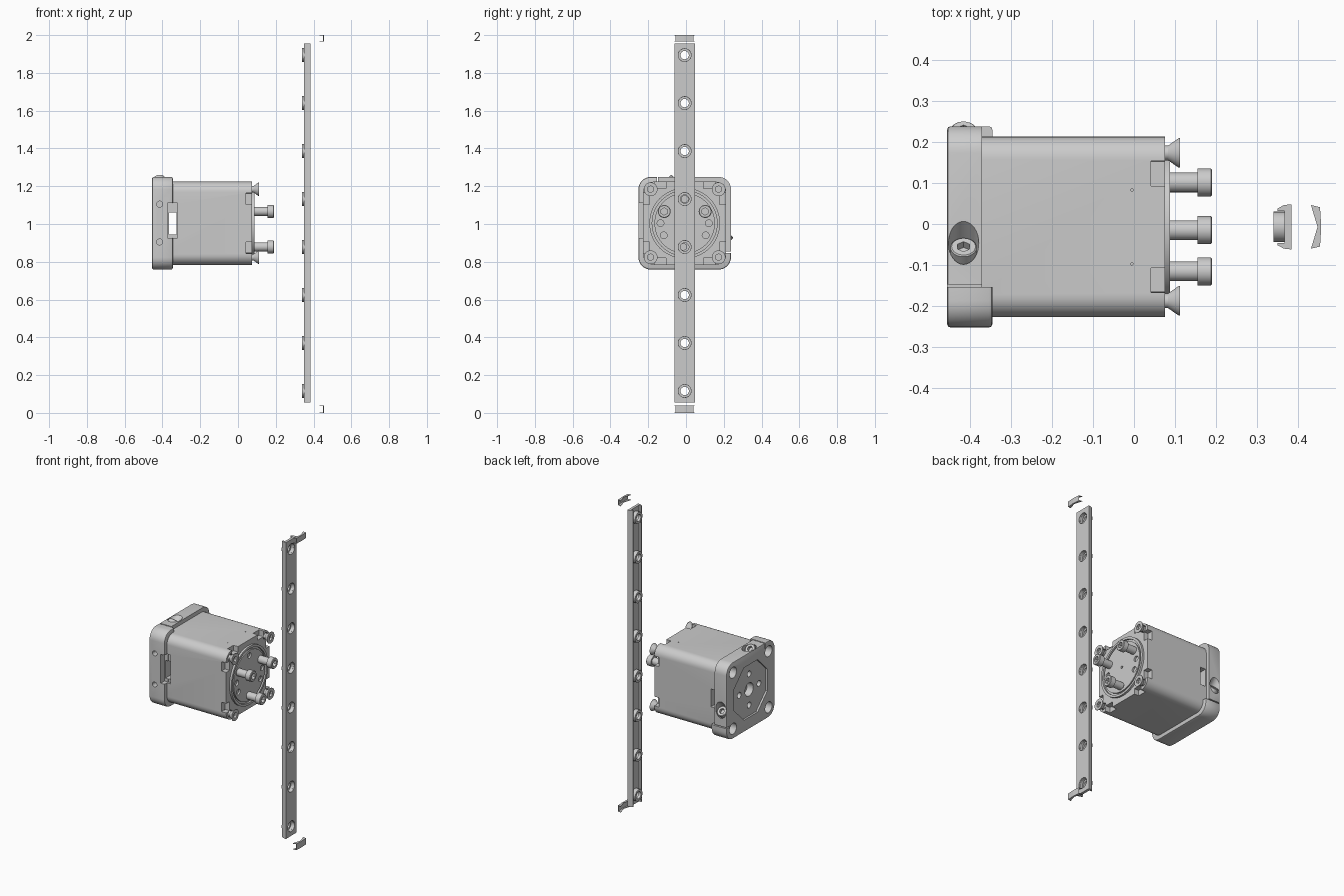
import bpy, bmesh, math
from mathutils import Vector, Matrix

if "Cube" in bpy.data.objects:
    bpy.data.objects.remove(bpy.data.objects["Cube"])

CY, CZ = -0.007, 1.004          # motor axis
scene = bpy.context.scene.collection


def finish(name, bm):
    bmesh.ops.recalc_face_normals(bm, faces=bm.faces[:])
    me = bpy.data.meshes.new(name)
    bm.to_mesh(me)
    bm.free()
    ob = bpy.data.objects.new(name, me)
    scene.objects.link(ob)
    return ob


def activate(ob):
    bpy.ops.object.select_all(action='DESELECT')
    ob.select_set(True)
    bpy.context.view_layer.objects.active = ob


def smooth(ob):
    activate(ob)
    bpy.ops.object.shade_smooth_by_angle(angle=math.radians(30))
    return ob


def prism(name, pts, axis, a, b):
    """Extrude (y,z) points along x, or (x,y) points along z."""
    bm = bmesh.new()
    put = (lambda p, t: (t, p[0], p[1])) if axis == 'x' else (lambda p, t: (p[0], p[1], t))
    f = bm.faces.new([bm.verts.new(put(p, a)) for p in pts])
    ext = bmesh.ops.extrude_face_region(bm, geom=[f])['geom']
    d = Vector((b - a, 0, 0)) if axis == 'x' else Vector((0, 0, b - a))
    bmesh.ops.translate(bm, vec=d, verts=[v for v in ext if isinstance(v, bmesh.types.BMVert)])
    return finish(name, bm)


def box(x0, x1, y0, y1, z0, z1):
    return prism("cutter", [(y0, z0), (y1, z0), (y1, z1), (y0, z1)], 'x', x0, x1)


def tube(a, b, r, seg=32):
    a, b = Vector(a), Vector(b)
    m = Matrix.Translation((a + b) / 2) @ (b - a).to_track_quat('Z', 'Y').to_matrix().to_4x4()
    bm = bmesh.new()
    bmesh.ops.create_cone(bm, cap_ends=True, segments=seg, radius1=r, radius2=r,
                          depth=(b - a).length, matrix=m)
    return finish("cutter", bm)


def lathe(name, prof, seg=40):
    """Revolve (x, r) points around x; the profile is closed unless it ends on the axis."""
    bm = bmesh.new()
    vs = [bm.verts.new((x, 0, r)) for x, r in prof]
    es = [bm.edges.new((vs[i], vs[i + 1])) for i in range(len(vs) - 1)]
    if prof[0][1] > 0:
        es.append(bm.edges.new((vs[-1], vs[0])))
    bmesh.ops.spin(bm, geom=vs + es, cent=(0, 0, 0), axis=(1, 0, 0), angle=2 * math.pi,
                   steps=seg, use_duplicate=False)
    bmesh.ops.remove_doubles(bm, verts=bm.verts[:], dist=1e-5)
    return finish(name, bm)


def cut(ob, cutters):
    for c in cutters:
        c.hide_render = True
        m = ob.modifiers.new("cut", 'BOOLEAN')
        m.operation, m.solver, m.object = 'DIFFERENCE', 'EXACT', c
        activate(ob)
        bpy.ops.object.modifier_apply(modifier=m.name)
        bpy.data.objects.remove(c)


def bevel(ob, w):
    m = ob.modifiers.new("bevel", 'BEVEL')
    m.width, m.segments, m.limit_method, m.angle_limit = w, 2, 'ANGLE', math.radians(50)
    activate(ob)
    bpy.ops.object.modifier_apply(modifier=m.name)


def rounded(h, r, n=8):
    pts = []
    for k, (sy, sz) in enumerate([(1, 1), (-1, 1), (-1, -1), (1, -1)]):
        for i in range(n + 1):
            t = math.pi / 2 * (k + i / n)
            pts.append((CY + sy * (h - r) + r * math.cos(t), CZ + sz * (h - r) + r * math.sin(t)))
    return pts


def ring(n, r, start=0):
    return [(CY + r * math.cos(start + 2 * math.pi * i / n),
             CZ + r * math.sin(start + 2 * math.pi * i / n)) for i in range(n)]


def copies(ob, places):
    base = ob.name
    for i, p in enumerate(places):
        o = ob if i == 0 else ob.copy()
        if i:
            o.name = f"{base}_{i + 1}"
            scene.objects.link(o)
        o.location = p


corners = [(CY + a * 0.18, CZ + b * 0.18) for a in (1, -1) for b in (1, -1)]
holes3 = ring(3, 0.125, math.radians(30))
holes3 = [(y, z) for y, z in holes3]


def slot():
    return box(-0.365, -0.325, -0.4, 0.4, 0.945, 1.06)


# motor body with corner notches, screw holes and cable slot
body = prism("motor_body", rounded(0.22, 0.055), 'x', -0.372, 0.075)
cuts = [slot(), box(-0.372, -0.32, -0.3, -0.212, 0.925, 1.11)]
for s in (1, -1):
    for t in (1, -1):
        n = sorted((0.1 * s, 0.16 * s))
        d = sorted((0.185 * t, 0.25 * t))
        cuts.append(box(0.042, 0.1, CY + n[0], CY + n[1], CZ + d[0], CZ + d[1]))
        cuts.append(box(0.042, 0.1, CY + d[0], CY + d[1], CZ + n[0], CZ + n[1]))
for y, z in corners:
    cuts.append(tube((0.03, y, z), (0.1, y, z), 0.022, 20))
cut(body, cuts)
for s in (1, -1):                # tiny pin holes
    cut(body, [tube((-0.005, CY + s * 0.09, CZ + 0.21), (-0.005, CY + s * 0.09, CZ + 0.24), 0.003, 8)])
smooth(body)

# round output face with groove and bolt circle
face = lathe("output_disc", [(0.06, 0), (0.06, 0.187), (0.088, 0.187), (0.088, 0.172), (0.077, 0.172),
                             (0.077, 0.160), (0.086, 0.160), (0.086, 0)], 64)
face.location = (0, CY, CZ)
bpy.context.view_layer.update()
cut(face, [tube((0.07, y, z), (0.1, y, z), 0.018, 20)
           for y, z in ring(4, 0.128) + ring(2, 0.128, math.radians(-30))[:1] + ring(1, 0.128, math.radians(210))]
    + [tube((0.07, CY, CZ), (0.1, CY, CZ), 0.008, 16)])
smooth(face)

# rear clamp cover: deeper along two sides, with back recess
cover = prism("rear_cover", rounded(0.245, 0.065), 'x', -0.455, -0.345)
bevel(cover, 0.008)
cuts = [box(-0.37, -0.3, -0.15, 0.4, 0.85, 1.4), slot(),
        box(-0.372, -0.32, -0.4, -0.215, 0.925, 1.11),
        box(-0.5, -0.3, -0.154, -0.147, 1.215, 1.3),
        box(-0.5, -0.3, 0.205, 0.3, 0.847, 0.854),
        prism("cutter", ring(8, 0.182, math.pi / 8), 'x', -0.5, -0.443),
        tube((-0.5, CY, CZ), (-0.4, CY, CZ), 0.042)]
for y, z in ring(4, 0.1):
    cuts.append(tube((-0.5, y, z), (-0.4, y, z), 0.019, 24))
for y, z in corners:
    cuts.append(tube((-0.5, y, z), (-0.39, y, z), 0.035))
for z in (1.105, 0.905):
    cuts.append(tube((-0.415, -0.3, z), (-0.415, -0.21, z), 0.016, 24))
clamp = [Vector((-0.415, -0.048, 1.247)), Vector((-0.415, 0.236, 0.956))]
D = Vector((0, 1, 1)).normalized()
for p in clamp:
    cuts.append(tube(p - D * 0.05, p + D * 0.12, 0.037))
cut(cover, cuts)
smooth(cover)


# socket-head screws: output bolts
bolt = lathe("output_bolt", [(0.085, 0), (0.085, 0.024), (0.155, 0.024), (0.155, 0.034),
                             (0.187, 0.034), (0.190, 0.031), (0.190, 0)])
cut(bolt, [tube((0.168, 0, 0), (0.2, 0, 0), 0.019, 6)])
smooth(bolt)
copies(bolt, [(0, y, z) for y, z in holes3[:2] + holes3[2:]])
for o in scene.objects:          # the three bolts sit up-left, up-right and bottom
    if o.name.startswith("output_bolt") and o.location.z < CZ - 0.05:
        o.location.y = -0.015

# countersunk corner screws
csk = lathe("corner_screw", [(0.04, 0), (0.04, 0.018), (0.083, 0.018), (0.109, 0.036), (0.112, 0.036), (0.112, 0)])
cut(csk, [tube((0.097, 0, 0), (0.12, 0, 0), 0.018, 6)])
smooth(csk)
copies(csk, [(0, y, z) for y, z in corners])

# slanted clamp screws in the rear cover
cs = lathe("clamp_screw", [(-0.07, 0), (-0.07, 0.018), (-0.04, 0.018), (-0.04, 0.032),
                           (-0.003, 0.032), (0, 0.029), (0, 0)])
cut(cs, [tube((-0.02, 0, 0), (0.01, 0, 0), 0.017, 6)])
smooth(cs)
cs.rotation_euler = D.to_track_quat('X', 'Z').to_euler()
copies(cs, [p + Vector((0, -0.007, -0.007)) for p in clamp])

# mounting rail: channel section open toward the motor
half = [(0.383, 0.055), (0.365, 0.053), (0.350, 0.045), (0.350, 0.039), (0.366, 0.039)]
rail = prism("rail", [(x, CY + y) for x, y in half] + [(x, CY - y) for x, y in reversed(half)],
             'z', 0.055, 1.955)
zs = [0.116 + 0.254 * i for i in range(8)]
cut(rail, [tube((0.3, CY, z), (0.42, CY, z), 0.034) for z in zs])
smooth(rail)

# stepped screw seats in the rail
seat = smooth(lathe("rail_seat", [(0.340, 0.022), (0.340, 0.037), (0.374, 0.037), (0.374, 0.0335),
                                  (0.358, 0.0335), (0.358, 0.022)], 32))
copies(seat, [(0, CY, z) for z in zs])

# thin C-section end clips above and below the rail
lip = [(0.431, 0.053), (0.453, 0.048), (0.456, 0), (0.453, -0.048), (0.431, -0.053), (0.447, 0)]
wall = [(0.453, 0.048), (0.456, 0), (0.453, -0.048), (0.450, -0.048), (0.453, 0), (0.450, 0.048)]
for nm, z0, z1 in (("top", 1.965, 2.0), ("bottom", 0.0, 0.04)):
    for part, pts, a, b in (("lower_lip", lip, z0, z0 + 0.003), ("upper_lip", lip, z1 - 0.003, z1),
                            ("wall", wall, z0, z1)):
        prism(f"{nm}_clip_{part}", [(x, CY + y) for x, y in pts], 'z', a, b)
